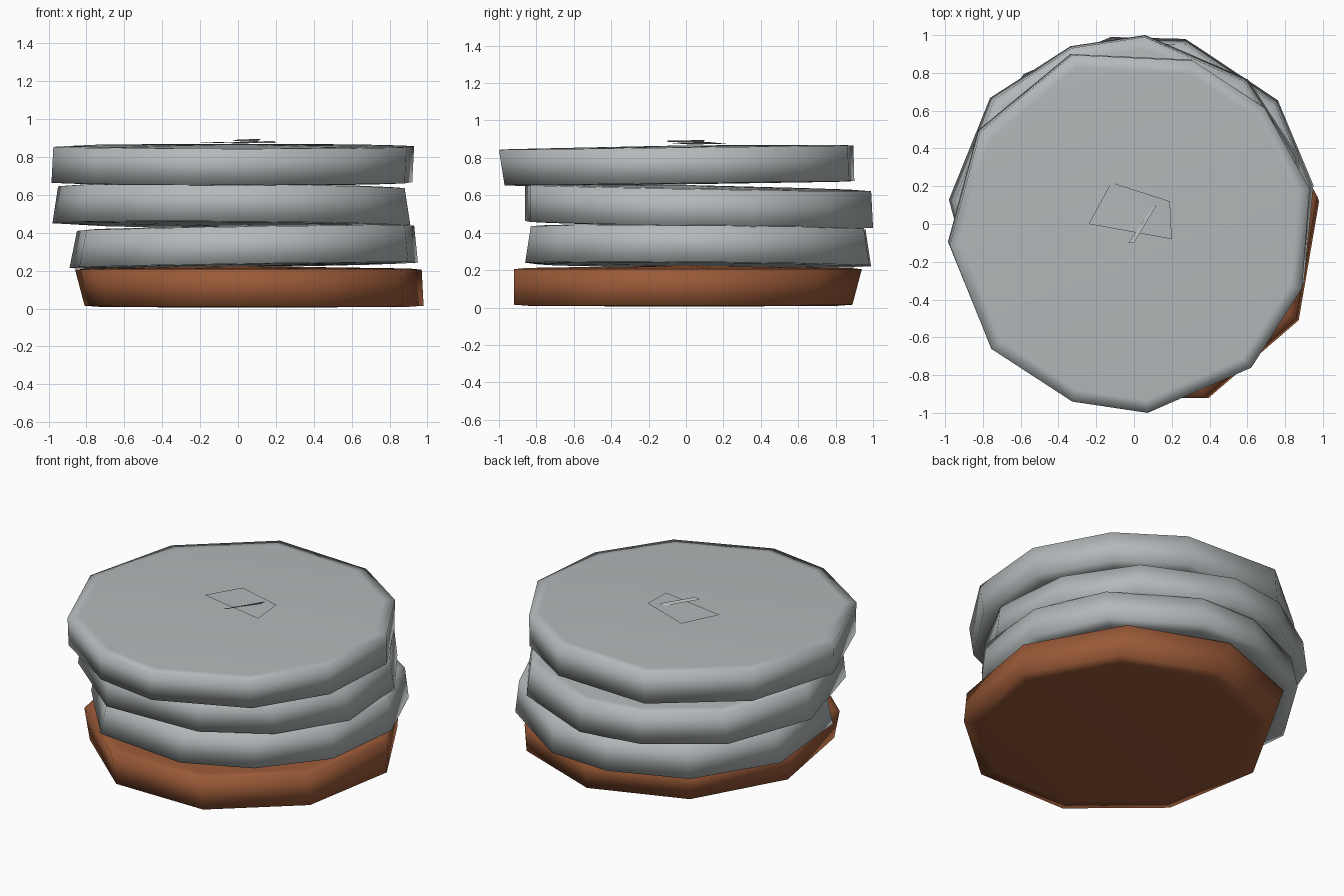
import bpy, bmesh
from math import cos, sin, radians

if "Cube" in bpy.data.objects:
    bpy.data.objects.remove(bpy.data.objects["Cube"])


def material(name, rgb):
    m = bpy.data.materials.new(name)
    m.use_nodes = True
    m.diffuse_color = (*rgb, 1)
    bsdf = next(n for n in m.node_tree.nodes if n.type == 'BSDF_PRINCIPLED')
    bsdf.inputs["Base Color"].default_value = (*rgb, 1)
    bsdf.inputs["Roughness"].default_value = 0.8
    return m


GREY = material("pale grey", (0.45, 0.48, 0.49))
BROWN = material("rust brown", (0.32, 0.10, 0.038))


def finish(bm, name, mat, fix_normals=True):
    if fix_normals:
        bmesh.ops.recalc_face_normals(bm, faces=bm.faces)
    for f in bm.faces:
        f.smooth = True
    mesh = bpy.data.meshes.new(name)
    bm.to_mesh(mesh)
    bm.free()
    mesh.materials.append(mat)
    obj = bpy.data.objects.new(name, mesh)
    bpy.context.collection.objects.link(obj)


def fit(outline, box):
    """Stretch an outline into the box (x min, x max, y min, y max)."""
    xs, ys = zip(*outline)

    def remap(v, vals, lo, hi):
        return lo + (v - min(vals)) / (max(vals) - min(vals)) * (hi - lo)
    return [(remap(x, xs, *box[:2]), remap(y, ys, *box[2:])) for x, y in outline]


def turned(outline, degrees):
    c, s = cos(radians(degrees)), sin(radians(degrees))
    return [(x * c - y * s, x * s + y * c) for x, y in outline]


def slab(name, outline, low_box, high_box, low_z, high_z, tilt, dome, mat):
    """Tilted polygonal slab with softly crowned top and bottom."""
    bm = bmesh.new()

    def ring(box, z, shrink):
        cx, cy = (box[0] + box[1]) / 2, (box[2] + box[3]) / 2
        return [bm.verts.new((cx + (x - cx) * shrink, cy + (y - cy) * shrink,
                              z + tilt[0] * x + tilt[1] * y))
                for x, y in fit(outline, box)]

    rings = [ring(low_box, low_z - dome / 3, 0.9), ring(low_box, low_z, 1),
             ring(high_box, high_z, 1), ring(high_box, high_z + dome / 3, 0.93)]
    n = len(outline)
    for a, b in zip(rings, rings[1:]):
        for i in range(n):
            j = (i + 1) % n
            bm.faces.new((a[i], a[j], b[j], b[i]))
    # Crown each end with a shallow fan
    for r, z in ((rings[0], low_z - dome / 2), (rings[-1], high_z + dome)):
        tip = bm.verts.new((0, 0, z))
        for i in range(n):
            bm.faces.new((r[i], r[(i + 1) % n], tip))
    finish(bm, name, mat)


# Uneven outline shared by the grey slabs; the lower two are turned over
uneven = [(-.82, .5), (-.33, .91), (.31, .88), (.69, .63), (.93, .2), (.89, -.33),
          (.62, -.75), (.07, -.99), (-.33, -.93), (-.76, -.65), (-.98, -.1)]
flipped = [(x, -y) for x, y in uneven]
nonagon = [(cos(radians(10 + 40 * k)), sin(radians(10 + 40 * k))) for k in range(9)]

slab("base_slab", nonagon, (-.81, .98, -.92, .89), (-.86, .97, -.92, .94),
     .015, .205, (0, 0), .02, BROWN)
slab("lower_slab", turned(flipped, -10), (-.89, .95, -.86, .99), (-.85, .93, -.83, .96),
     .23, .425, (.015, -.008), .015, GREY)
slab("middle_slab", flipped, (-.98, .91, -.86, 1), (-.95, .88, -.86, .99),
     .445, .64, (-.008, -.018), .015, GREY)
slab("upper_slab", uneven, (-.985, .92, -.97, .9), (-.975, .93, -1, .895),
     .665, .855, (0, .012), .012, GREY)

# Thin crumpled flake lying on top, pinched down at its middle
bm = bmesh.new()
corners = [bm.verts.new(p) for p in
           ((.2, -.08, .875), (.19, .12, .885), (-.12, .22, .875), (-.24, 0, .88))]
pinch = bm.verts.new((0, .04, .872))
for i in range(4):
    bm.faces.new((corners[i], corners[(i + 1) % 4], pinch))
finish(bm, "crumpled_flake", GREY)

# Narrow sliver standing across the flake
bm = bmesh.new()
bm.faces.new([bm.verts.new(p) for p in
              ((-.03, -.1, .885), (0, -.1, .893), (.12, .1, .895), (.1, .09, .88))])
finish(bm, "sliver", GREY, False)
